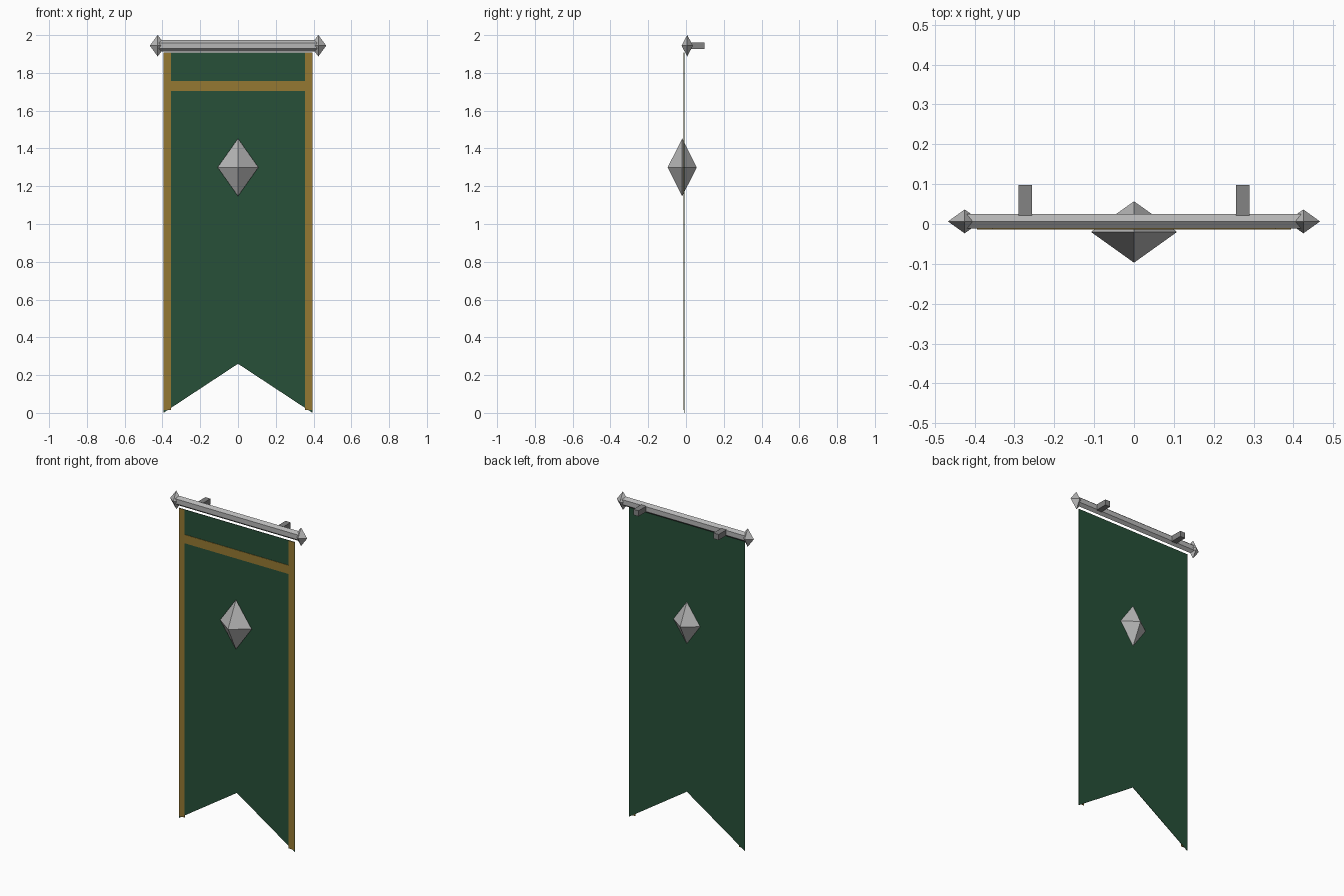
import bpy, bmesh, math
from mathutils import Matrix

if "Cube" in bpy.data.objects:
    bpy.data.objects.remove(bpy.data.objects["Cube"])


def material(name, rgb):
    m = bpy.data.materials.new(name)
    m.diffuse_color = (*rgb, 1)
    m.use_nodes = True
    m.node_tree.nodes["Principled BSDF"].inputs["Base Color"].default_value = m.diffuse_color
    return m


GREEN = material("green cloth", (0.02, 0.08, 0.04))
GOLD = material("gold trim", (0.30, 0.19, 0.032))
STEEL = material("pale metal", (0.47, 0.47, 0.47))
IRON = material("dark metal", (0.23, 0.23, 0.23))


def finish(name, bm, mat):
    bmesh.ops.recalc_face_normals(bm, faces=bm.faces)
    me = bpy.data.meshes.new(name)
    bm.to_mesh(me)
    bm.free()
    me.materials.append(mat)
    ob = bpy.data.objects.new(name, me)
    bpy.context.collection.objects.link(ob)
    return ob


def box(name, lo, hi, mat):
    bm = bmesh.new()
    size = [b - a for a, b in zip(lo, hi)]
    mid = [(a + b) / 2 for a, b in zip(lo, hi)]
    bmesh.ops.create_cube(bm, size=1, matrix=Matrix.Translation(mid) @ Matrix.Diagonal((*size, 1)))
    return finish(name, bm, mat)


def octahedron(name, centre, radii, mat):
    bm = bmesh.new()
    x, y, z = [[bm.verts.new([c + s * r * (i == a) for i, (c, r) in enumerate(zip(centre, radii))])
                for s in (1, -1)] for a in range(3)]
    for vx in x:
        for vy in y:
            for vz in z:
                bm.faces.new((vx, vy, vz))
    return finish(name, bm, mat)


# swallow-tailed cloth
W, TOP = 0.395, 1.909
bm = bmesh.new()
outline = [(-W, 0), (0, 0.26), (W, 0), (W, TOP), (0, TOP), (-W, TOP)]
front = [bm.verts.new((x, -0.011, z)) for x, z in outline]
halves = [bm.faces.new([front[i] for i in ids]) for ids in ((0, 1, 4, 5), (1, 2, 3, 4))]
new = bmesh.ops.extrude_face_region(bm, geom=halves)["geom"]
bmesh.ops.translate(bm, vec=(0, 0.003, 0), verts=[v for v in new if isinstance(v, bmesh.types.BMVert)])
bmesh.ops.delete(bm, geom=[f for f in bm.faces if all(abs(v.co.x) < 1e-6 for v in f.verts)], context="FACES")
finish("banner_cloth", bm, GREEN)

# trim bands laid on the front
box("cross_band", (-0.355, -0.0135, 1.703), (0.355, -0.0105, 1.756), GOLD)
for side, s in (("left", -1), ("right", 1)):
    xs = sorted((s * 0.355, s * 0.394))
    box(side + "_band", (xs[0], -0.0135, 0.014), (xs[1], -0.0105, TOP), GOLD)

# central emblem
octahedron("emblem", (0, -0.02, 1.3), (0.108, 0.077, 0.153), STEEL)

# six-sided crossbar, flattened front to back
ROD_Y, ROD_Z = 0.0065, 1.944
bm = bmesh.new()
bmesh.ops.create_cone(bm, cap_ends=True, segments=6, radius1=0.03, radius2=0.03, depth=0.84)
for v in bm.verts:
    a = math.atan2(v.co.y, v.co.x)
    if abs(math.sin(3 * a)) > 0.5:      # keep a corner pointing straight up
        a += math.pi / 6
    v.co = (v.co.z, ROD_Y + 0.021 * math.sin(a), ROD_Z + 0.03 * math.cos(a))
finish("crossbar", bm, STEEL)

# finials and wall brackets
for side, s in (("left", -1), ("right", 1)):
    octahedron(side + "_finial", (s * 0.425, ROD_Y, ROD_Z), (0.042, 0.03, 0.057), STEEL)
    box(side + "_bracket", (s * 0.273 - 0.0175, 0.0175, ROD_Z - 0.0175),
        (s * 0.273 + 0.0175, 0.0975, ROD_Z + 0.0175), IRON)
